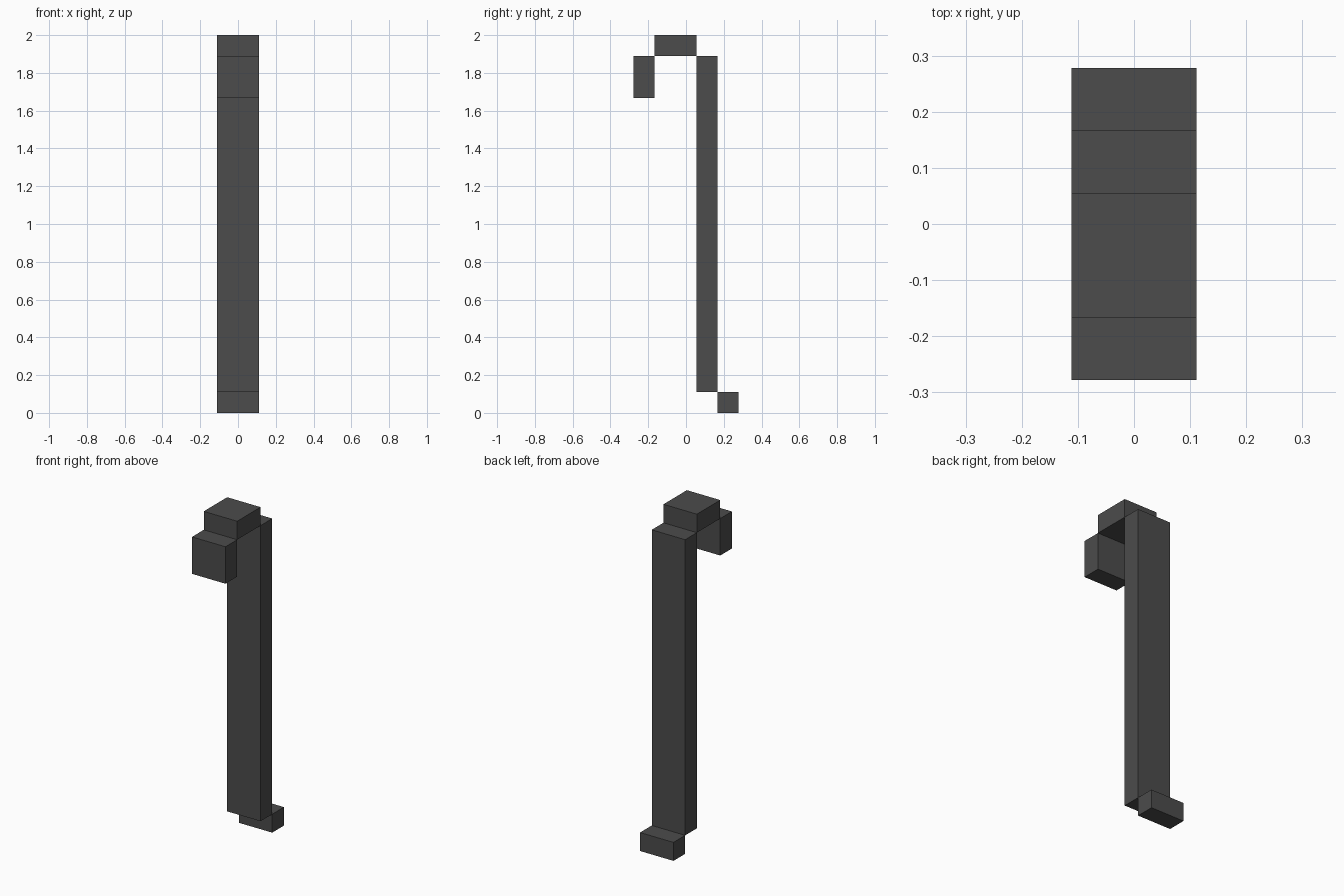
import bpy

cube = bpy.data.objects.get("Cube")
if cube:
    bpy.data.objects.remove(cube, do_unlink=True)

U = 1 / 9  # grid unit: the cane is 18 units tall

# Single dark grey material
grey = bpy.data.materials.new("dark grey")
grey.use_nodes = True
colour = (0.072, 0.072, 0.072, 1)
grey.diffuse_color = colour
bsdf = next(n for n in grey.node_tree.nodes if n.type == 'BSDF_PRINCIPLED')
bsdf.inputs["Base Color"].default_value = colour


def block(name, y0, y1, z0, z1):
    """Box two units wide, spanning the given y and z ranges in units."""
    bpy.ops.mesh.primitive_cube_add(size=1)
    ob = bpy.context.object
    ob.name = name
    ob.scale = (2 * U, (y1 - y0) * U, (z1 - z0) * U)
    ob.location = (0, (y0 + y1) / 2 * U, (z0 + z1) / 2 * U)
    bpy.ops.object.transform_apply(location=False, rotation=False, scale=True)
    ob.data.materials.append(grey)


# Hooked handle, long shaft and foot, touching edge to edge
block("hook_tip", -2.5, -1.5, 15, 17)
block("hook_top", -1.5, 0.5, 17, 18)
block("shaft", 0.5, 1.5, 1, 17)
block("foot", 1.5, 2.5, 0, 1)
